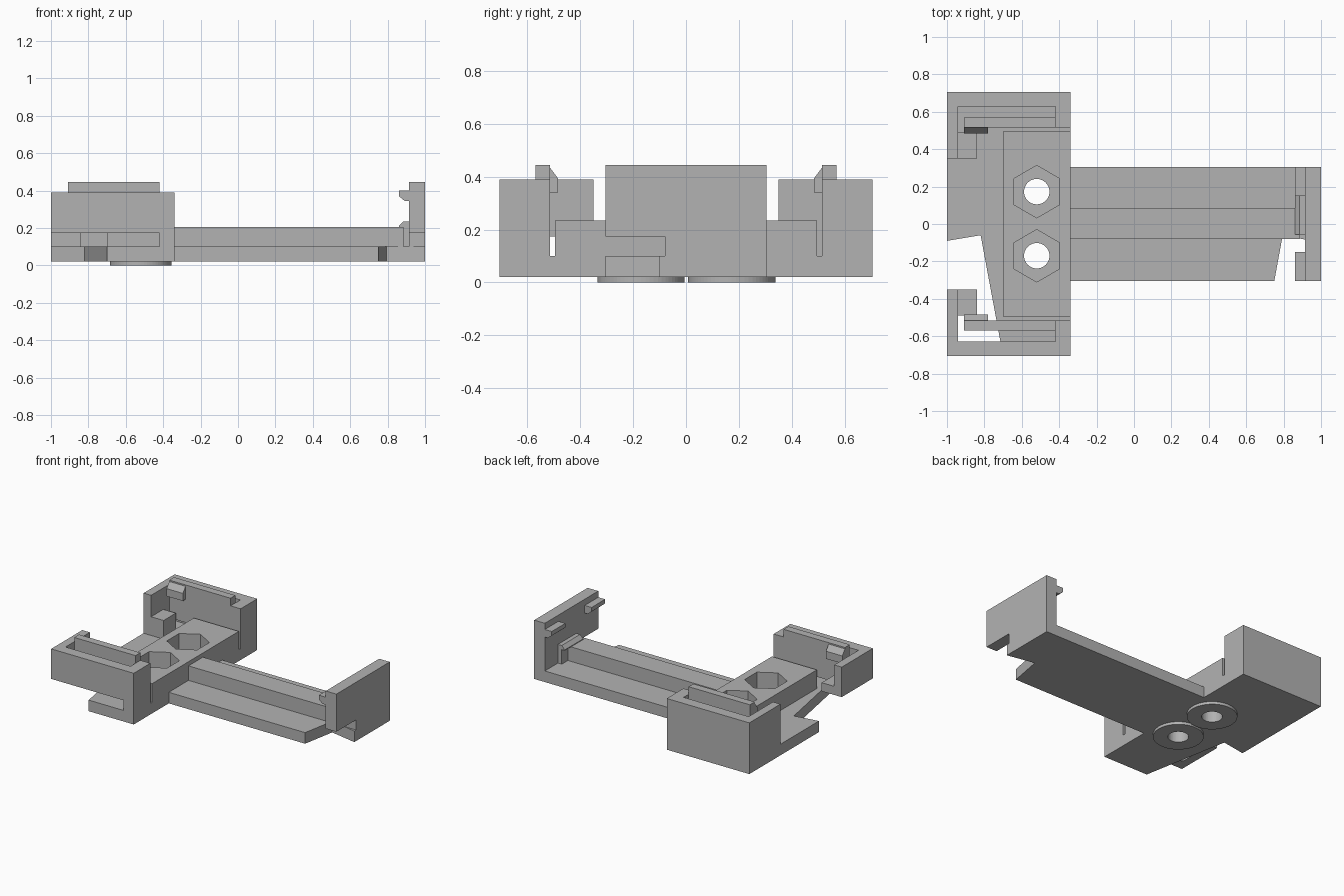
import bpy, bmesh, math
from mathutils import Vector

if "Cube" in bpy.data.objects:
    bpy.data.objects.remove(bpy.data.objects["Cube"])

grey = bpy.data.materials.new("plain_grey")
grey.use_nodes = True
grey.diffuse_color = (0.45, 0.45, 0.45, 1)
grey.node_tree.nodes["Principled BSDF"].inputs["Base Color"].default_value = grey.diffuse_color


def prism(name, outline, lo, hi, axis="z"):
    """Extrude a 2D outline along an axis: z takes (x, y), x takes (y, z), y takes (x, z)."""
    place = {"z": lambda a, b, t: (a, b, t),
             "x": lambda a, b, t: (t, a, b),
             "y": lambda a, b, t: (a, t, b)}[axis]
    bm = bmesh.new()
    face = bm.faces.new([bm.verts.new(place(a, b, lo)) for a, b in outline])
    out = bmesh.ops.extrude_face_region(bm, geom=[face])
    verts = [v for v in out["geom"] if isinstance(v, bmesh.types.BMVert)]
    bmesh.ops.translate(bm, verts=verts, vec=Vector(place(0, 0, hi - lo)))
    bmesh.ops.recalc_face_normals(bm, faces=bm.faces)
    mesh = bpy.data.meshes.new(name)
    bm.to_mesh(mesh)
    bm.free()
    mesh.materials.append(grey)
    obj = bpy.data.objects.new(name, mesh)
    bpy.context.collection.objects.link(obj)
    return obj


def box(name, x0, x1, y0, y1, z0, z1):
    return prism(name, [(x0, y0), (x1, y0), (x1, y1), (x0, y1)], z0, z1)


def ngon(cx, cy, r, n, start=0.0):
    return [(cx + r * math.cos(start + math.tau * i / n),
             cy + r * math.sin(start + math.tau * i / n)) for i in range(n)]


def cut(obj, cutter):
    mod = obj.modifiers.new("cut", "BOOLEAN")
    mod.operation = "DIFFERENCE"
    mod.solver = "EXACT"
    mod.object = cutter


FLOOR, LIFT, BLOCK, RIM = 0.10, 0.173, 0.235, 0.39

# T-shaped floor with the two slanted notches
floor = prism("floor", [(-1, .705), (-.34, .705), (-.34, .305), (1, .305), (1, -.10),
                        (.795, -.06), (.75, -.305), (-.34, -.305), (-.34, -.705),
                        (-.70, -.705), (-.82, -.06), (-1, -.09)], 0.02, FLOOR)

# Raised block with nut pockets, bolt bores and round pads below
block = box("nut_block", -.70, -.34, -.495, .495, FLOOR, BLOCK)
for label, y in (("front", -.17), ("back", .173)):
    pocket = prism(label + "_pocket_cutter", ngon(-.52, y, .14, 6, math.pi / 6), .05, .5)
    bore = prism(label + "_bore_cutter", ngon(-.52, y, .068, 40), -.1, .3)
    pad = prism(label + "_pad", ngon(-.52, y, .165, 64), 0, .02)
    for helper in (pocket, bore):
        helper.hide_render = True
        helper.hide_viewport = True
        helper.display_type = "WIRE"
    cut(block, pocket)
    cut(floor, bore)
    cut(pad, bore)

# Side brackets: rim wall, corner foot, spring clip and its catch
for label, s in (("front", -1), ("back", 1)):
    base = FLOOR if s > 0 else LIFT
    rim = [(-1, .705), (-.34, .705), (-.34, .515), (-.42, .515),
           (-.42, .627), (-.94, .627), (-.94, .35), (-1, .35)]
    prism(label + "_rim", [(x, s * y) for x, y in rim], base, RIM)
    box(label + "_corner_foot", -.94, -.84, *sorted((s * .35, s * .49)), base, BLOCK)
    box(label + "_clip", -.91, -.42, *sorted((s * .515, s * .57)), LIFT, .445)
    catch = [(.515, .34), (.485, .34), (.485, .395), (.515, .435)]
    prism(label + "_catch", [(s * y, z) for y, z in catch], -.91, -.78, "x")
box("front_rim_post", -.42, -.34, -.705, -.515, FLOOR, LIFT)

# Arm rib and end plate with an open slot under its front part
box("arm_rib", -.34, .885, -.08, .085, FLOOR, .205)
prism("end_plate", [(-.305, LIFT), (-.08, LIFT), (-.08, FLOOR), (.305, FLOOR),
                    (.305, .445), (-.305, .445)], .915, 1, "x")

# Ledge and hooks on the inside of the end plate
prism("end_ledge", [(.915, FLOOR), (.885, FLOOR), (.885, .205), (.86, .205),
                    (.86, .21), (.885, .235), (.915, .235)], -.055, .155, "y")
hook = [(.915, .345), (.89, .345), (.86, .37), (.86, .40), (.915, .40)]
for label, y0, y1 in (("front", -.305, -.15), ("back", .15, .305)):
    prism(label + "_hook", hook, y0, y1, "y")
